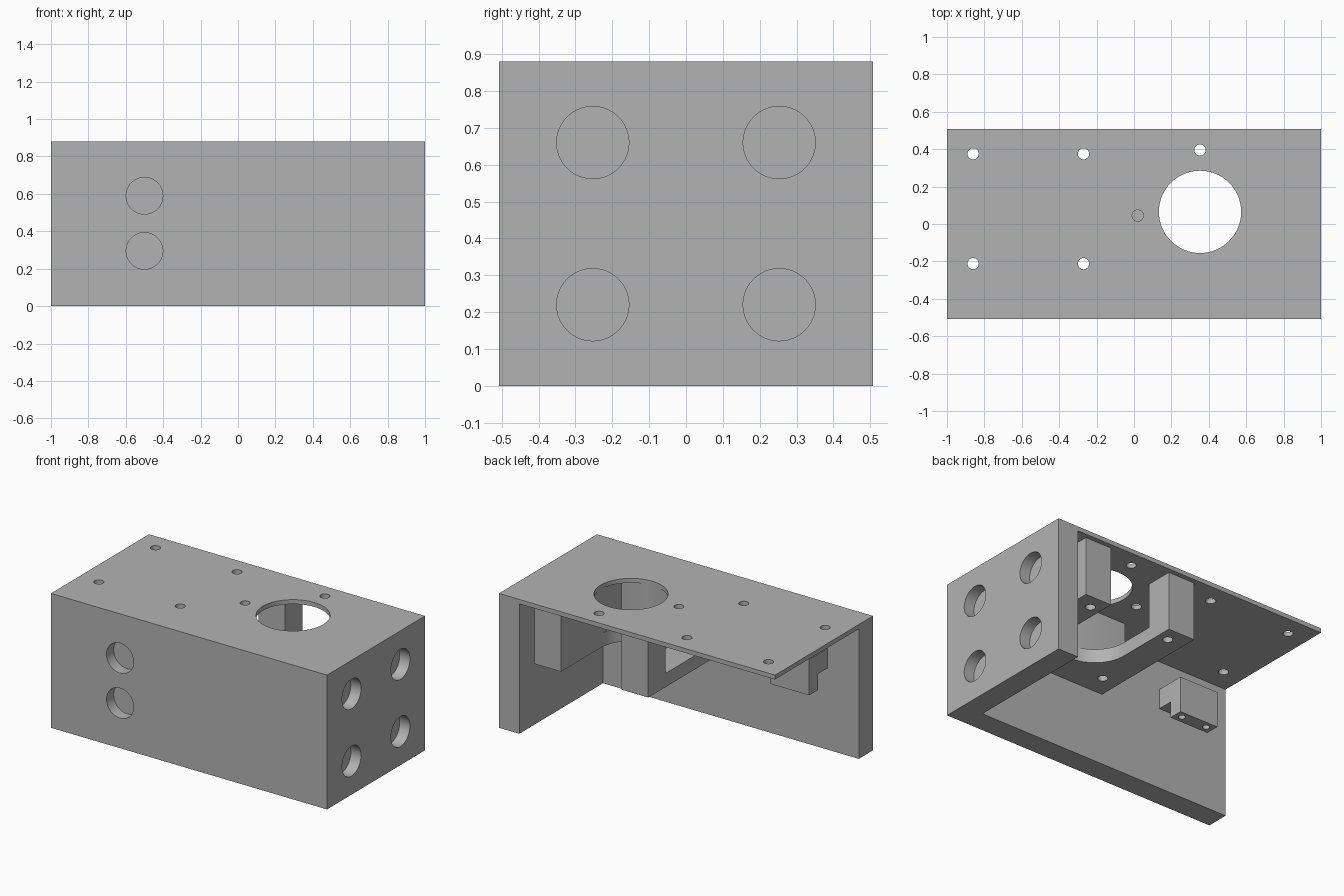
import bpy, bmesh, math
from mathutils import Matrix

old = bpy.data.objects.get("Cube")
if old:
    bpy.data.objects.remove(old, do_unlink=True)

grey = bpy.data.materials.new("plain grey")
grey.use_nodes = True
grey.diffuse_color = (0.45, 0.45, 0.45, 1)
grey.node_tree.nodes["Principled BSDF"].inputs["Base Color"].default_value = grey.diffuse_color


def finish(bm, name):
    bmesh.ops.recalc_face_normals(bm, faces=bm.faces)
    mesh = bpy.data.meshes.new(name)
    bm.to_mesh(mesh)
    bm.free()
    mesh.materials.append(grey)
    obj = bpy.data.objects.new(name, mesh)
    bpy.context.collection.objects.link(obj)
    return obj


def box(name, x, y, z):
    bm = bmesh.new()
    bmesh.ops.create_cube(bm, size=1)
    for v in bm.verts:
        v.co = [r[0] if c < 0 else r[1] for c, r in zip(v.co, (x, y, z))]
    return finish(bm, name)


def prism(name, points, place, axis_vec):
    """Extrude a flat outline along a vector."""
    bm = bmesh.new()
    face = bm.faces.new([bm.verts.new(place(a, b)) for a, b in points])
    out = bmesh.ops.extrude_face_region(bm, geom=[face])
    verts = [g for g in out["geom"] if isinstance(g, bmesh.types.BMVert)]
    bmesh.ops.translate(bm, verts=verts, vec=axis_vec)
    return finish(bm, name)


def rod(centre, radius, depth, axis="Z"):
    turn = {"X": Matrix.Rotation(math.pi / 2, 4, "Y"),
            "Y": Matrix.Rotation(math.pi / 2, 4, "X"), "Z": Matrix()}[axis]
    bm = bmesh.new()
    bmesh.ops.create_cone(bm, cap_ends=True, segments=64, radius1=radius, radius2=radius,
                          depth=depth, matrix=Matrix.Translation(centre) @ turn)
    return finish(bm, "cutter")


def cut(obj, cutter):
    cutter.hide_render = True
    mod = obj.modifiers.new("cut", "BOOLEAN")
    mod.operation, mod.solver, mod.object = "DIFFERENCE", "EXACT", cutter
    bpy.context.view_layer.objects.active = obj
    bpy.ops.object.modifier_apply(modifier=mod.name)
    bpy.data.objects.remove(cutter, do_unlink=True)


def smooth(obj):
    bpy.ops.object.select_all(action="DESELECT")
    obj.select_set(True)
    bpy.context.view_layer.objects.active = obj
    bpy.ops.object.shade_smooth_by_angle(angle=math.radians(30))


W, D, H = 1.0, 0.507, 0.88           # half width, half depth, height
CEIL, WALL_X, WALL_Y = 0.851, 0.853, -0.36
CX, CY, R = 0.353, 0.065, 0.22       # main bore
MX0, MX1, MY1 = -0.059, 0.765, 0.475  # mount extents
MZ = 0.469

# Housing: top plate, front wall and one side wall
housing = box("housing", (-W, W), (-D, D), (0, H))
cut(housing, box("cutter", (-2, WALL_X), (WALL_Y, 2), (-1, CEIL)))
cut(housing, rod((CX, CY, H), R, 0.3))
for x, y in [(-0.86, 0.375), (-0.27, 0.375), (-0.86, -0.212), (-0.27, -0.212),
             (CX, 0.395), (0.02, 0.045)]:
    cut(housing, rod((x, y, H), 0.03, 0.3))
# Shallow round recesses in the side and front
for y in (-0.253, 0.253):
    for z in (0.22, 0.66):
        cut(housing, rod((W, y, z), 0.098, 0.148, "X"))
for z in (0.295, 0.59):
    cut(housing, rod((-0.5, -D, z), 0.098, 0.148, "Y"))
smooth(housing)

# Hanging mount: block with a round-ended slot and an open side window
mount = box("hanging_mount", (MX0, MX1), (WALL_Y, MY1), (MZ, CEIL))
arc = [(CX + R * math.cos(a), CY + R * math.sin(a))
       for a in (math.pi + math.pi * i / 32 for i in range(33))]
slot = arc + [(CX + R, 1), (CX - R, 1)]
cut(mount, prism("cutter", slot, lambda a, b: (a, b, 0.3), (0, 0, 0.8)))
cut(mount, box("cutter", (-0.5, CX + R), (-0.15, 0.296), (MZ + 0.09, 1)))
for x in (CX - 0.295, CX + 0.295):
    for y in (-0.215, 0.375):
        cut(mount, rod((x, y, MZ), 0.03, 0.3))
smooth(mount)

# Small stepped bracket on the inner front wall
profile = [(WALL_Y, 0.535), (-0.258, 0.535), (-0.258, 0.43),
           (-0.167, 0.43), (-0.167, 0.664), (WALL_Y, 0.664)]
bracket = prism("wall_bracket", profile, lambda a, b: (-0.775, a, b), (0.28, 0, 0))
for x in (-0.727, -0.543):
    cut(bracket, rod((x, -0.212, 0.43), 0.021, 0.2))
smooth(bracket)
